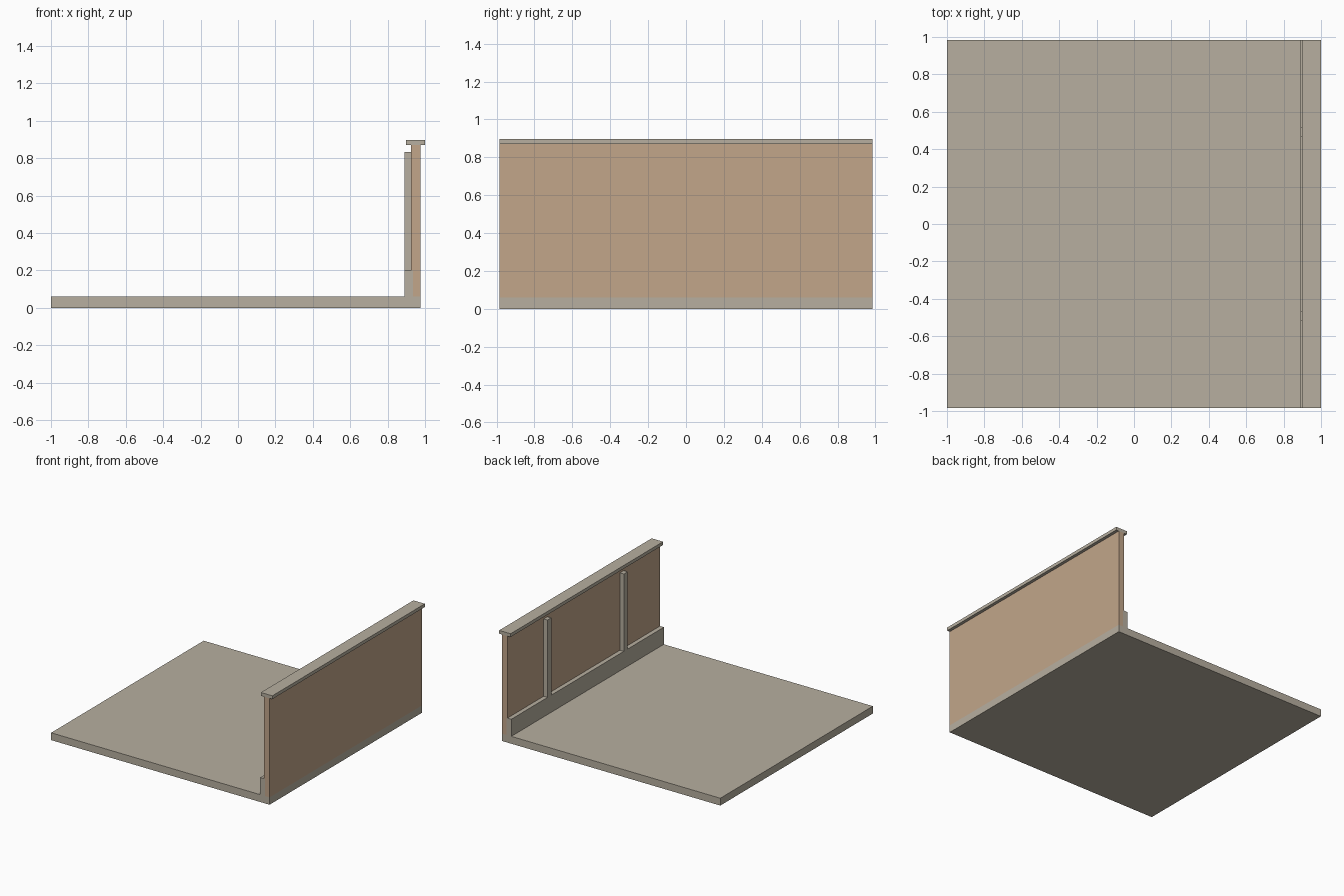
import bpy
import bmesh
from mathutils import Matrix, Vector

if "Cube" in bpy.data.objects:
    bpy.data.objects.remove(bpy.data.objects["Cube"])

HALF = 0.985  # half the depth in y


def material(name, color):
    mat = bpy.data.materials.new(name)
    mat.diffuse_color = (*color, 1)
    mat.use_nodes = True
    mat.node_tree.nodes["Principled BSDF"].inputs["Base Color"].default_value = mat.diffuse_color
    return mat


stone = material("stone", (0.475, 0.43, 0.35))
plaster = material("plaster", (0.54, 0.38, 0.255))


def finish(name, bm, mat):
    bmesh.ops.recalc_face_normals(bm, faces=bm.faces)
    mesh = bpy.data.meshes.new(name)
    bm.to_mesh(mesh)
    bm.free()
    mesh.materials.append(mat)
    obj = bpy.data.objects.new(name, mesh)
    bpy.context.collection.objects.link(obj)
    return obj


def box(name, x, y, z, mat):
    lo, hi = (Vector(p) for p in zip(x, y, z))
    bm = bmesh.new()
    bmesh.ops.create_cube(bm, size=1)
    size = Matrix.Diagonal((*(hi - lo), 1))
    bmesh.ops.transform(bm, matrix=Matrix.Translation((lo + hi) / 2) @ size, verts=bm.verts)
    return finish(name, bm, mat)


def extrusion(name, profile, mat):
    bm = bmesh.new()
    face = bm.faces.new([bm.verts.new((x, -HALF, z)) for x, z in profile])
    new = bmesh.ops.extrude_face_region(bm, geom=[face], use_keep_orig=True)["geom"]
    verts = [v for v in new if isinstance(v, bmesh.types.BMVert)]
    bmesh.ops.translate(bm, vec=(0, 2 * HALF, 0), verts=verts)
    return finish(name, bm, mat)


depth = (-HALF, HALF)

# Floor slab
box("floor_slab", (-1, 0.975), depth, (0, 0.06), stone)

# Wall, notched around the baseboard
extrusion("wall", [(0.935, 0.06), (0.975, 0.06), (0.975, 0.87),
                   (0.925, 0.87), (0.925, 0.2), (0.935, 0.2)], plaster)

# Baseboard along the inner side
box("baseboard", (0.89, 0.935), depth, (0.06, 0.2), stone)

# Coping on top of the wall
box("wall_cap", (0.897, 1.0), depth, (0.87, 0.897), stone)

# Two vertical battens
for side, y in (("front", -0.4925), ("back", 0.4925)):
    box(f"{side}_batten", (0.89, 0.925), (y - 0.025, y + 0.025), (0.2, 0.832), stone)
